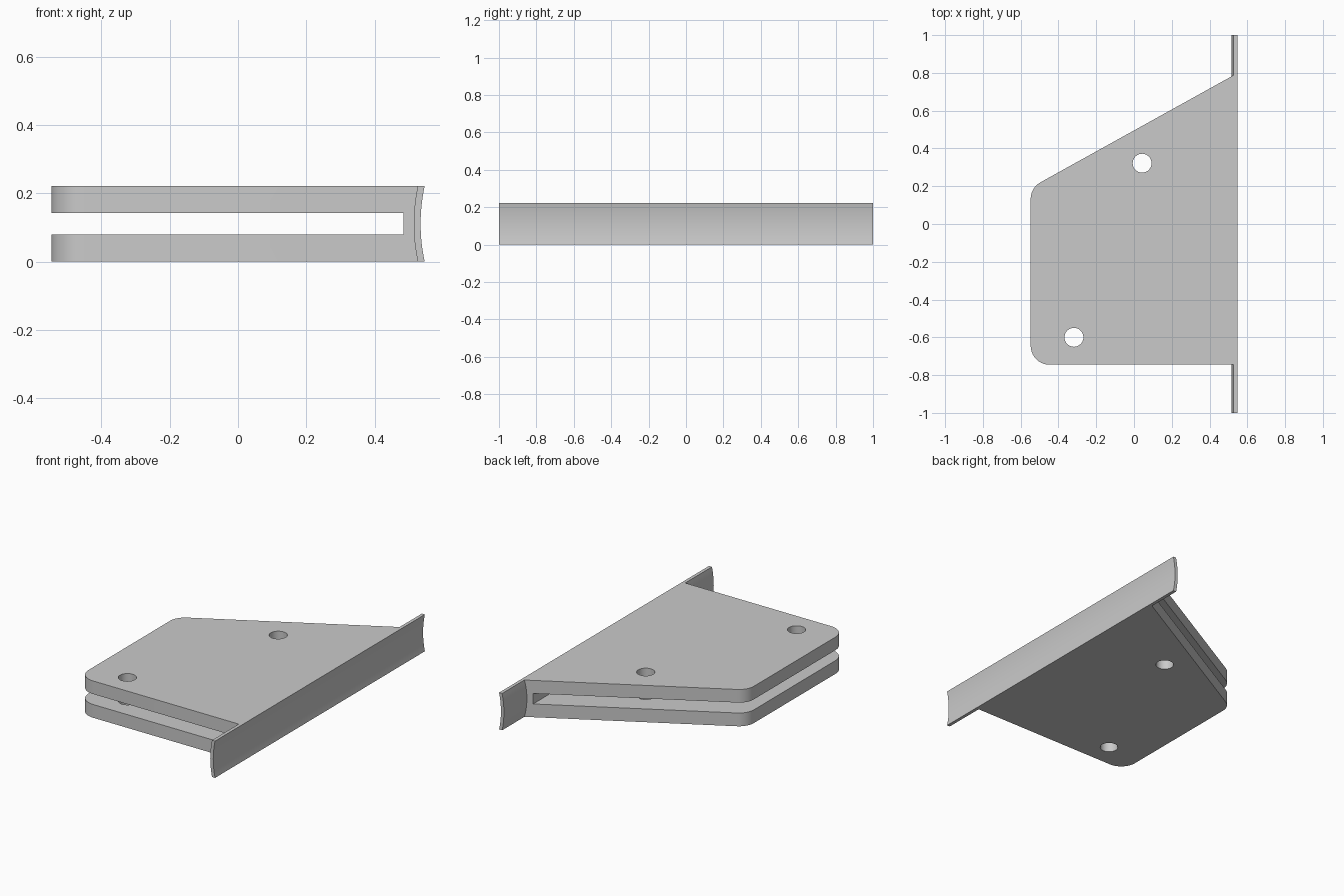
import bpy, bmesh, math
from mathutils import Vector

cube = bpy.data.objects.get("Cube")
if cube:
    bpy.data.objects.remove(cube, do_unlink=True)

HEIGHT = 0.222
SLOT = (0.08, 0.143)

steel = bpy.data.materials.new("plain grey steel")
steel.use_nodes = True
grey = (0.59, 0.59, 0.59, 1)
steel.diffuse_color = grey
steel.node_tree.nodes["Principled BSDF"].inputs["Base Color"].default_value = grey


def prism(name, profile, direction):
    """Extrude a closed planar profile along a direction."""
    bm = bmesh.new()
    face = bm.faces.new([bm.verts.new(p) for p in profile])
    result = bmesh.ops.extrude_face_region(bm, geom=[face])
    moved = [v for v in result["geom"] if isinstance(v, bmesh.types.BMVert)]
    bmesh.ops.translate(bm, verts=moved, vec=direction)
    bmesh.ops.recalc_face_normals(bm, faces=bm.faces)
    mesh = bpy.data.meshes.new(name)
    bm.to_mesh(mesh)
    bm.free()
    mesh.materials.append(steel)
    obj = bpy.data.objects.new(name, mesh)
    bpy.context.collection.objects.link(obj)
    return obj


def fillet(before, corner, after, radius, steps=10):
    """Points of a round tangent to both edges at a corner."""
    before, corner, after = Vector(before), Vector(corner), Vector(after)
    a, b = (before - corner).normalized(), (after - corner).normalized()
    half = a.angle(b) / 2
    centre = corner + (a + b).normalized() * radius / math.sin(half)
    start = (corner + a * radius / math.tan(half) - centre).normalized()
    end = (corner + b * radius / math.tan(half) - centre).normalized()
    return [centre + start.slerp(end, i / steps) * radius for i in range(steps + 1)]


def combine(target, tool, operation):
    """Apply a boolean and remove its tool."""
    mod = target.modifiers.new(operation.lower(), "BOOLEAN")
    mod.operation, mod.solver, mod.object = operation, "EXACT", tool
    bpy.context.view_layer.objects.active = target
    bpy.ops.object.modifier_apply(modifier=mod.name)
    bpy.data.objects.remove(tool, do_unlink=True)


# Body: plate outline with two rounded outer corners
front, back = (0.528, -0.745, 0), (0.528, 0.788, 0)
low, high = (-0.547, -0.745, 0), (-0.547, 0.192, 0)
outline = [back, front] + fillet(front, low, high, 0.1) + fillet(low, high, back, 0.1)
bracket = prism("slotted_bracket", outline, (0, 0, HEIGHT))

# Slot that leaves a narrow web beside the flange
slot = [(x, -1, z) for x, z in ((-1, SLOT[0]), (0.485, SLOT[0]), (0.485, SLOT[1]), (-1, SLOT[1]))]
combine(bracket, prism("slot_cutter", slot, (0, 2, 0)), "DIFFERENCE")

# Bolt holes through both plates
for x, y in ((0.043, 0.322), (-0.318, -0.6)):
    circle = [(x + 0.05 * math.cos(i * math.tau / 40), y + 0.05 * math.sin(i * math.tau / 40), -0.1)
              for i in range(40)]
    combine(bracket, prism("hole_cutter", circle, (0, 0, 0.5)), "DIFFERENCE")

# Long curved flange
SEGMENTS, DEPTH, THICK = 16, 0.012, 0.02
outer = []
for i in range(SEGMENTS + 1):
    t = 2 * i / SEGMENTS - 1
    outer.append((0.547 - DEPTH * (1 - t * t), -1, HEIGHT * i / SEGMENTS))
inner = [(x - THICK, y, z) for x, y, z in reversed(outer)]
combine(bracket, prism("flange", outer + inner, (0, 2, 0)), "UNION")

# Smooth rounds, crisp edges
bpy.ops.object.select_all(action="DESELECT")
bracket.select_set(True)
bpy.context.view_layer.objects.active = bracket
bpy.ops.object.shade_smooth_by_angle(angle=math.radians(30))
